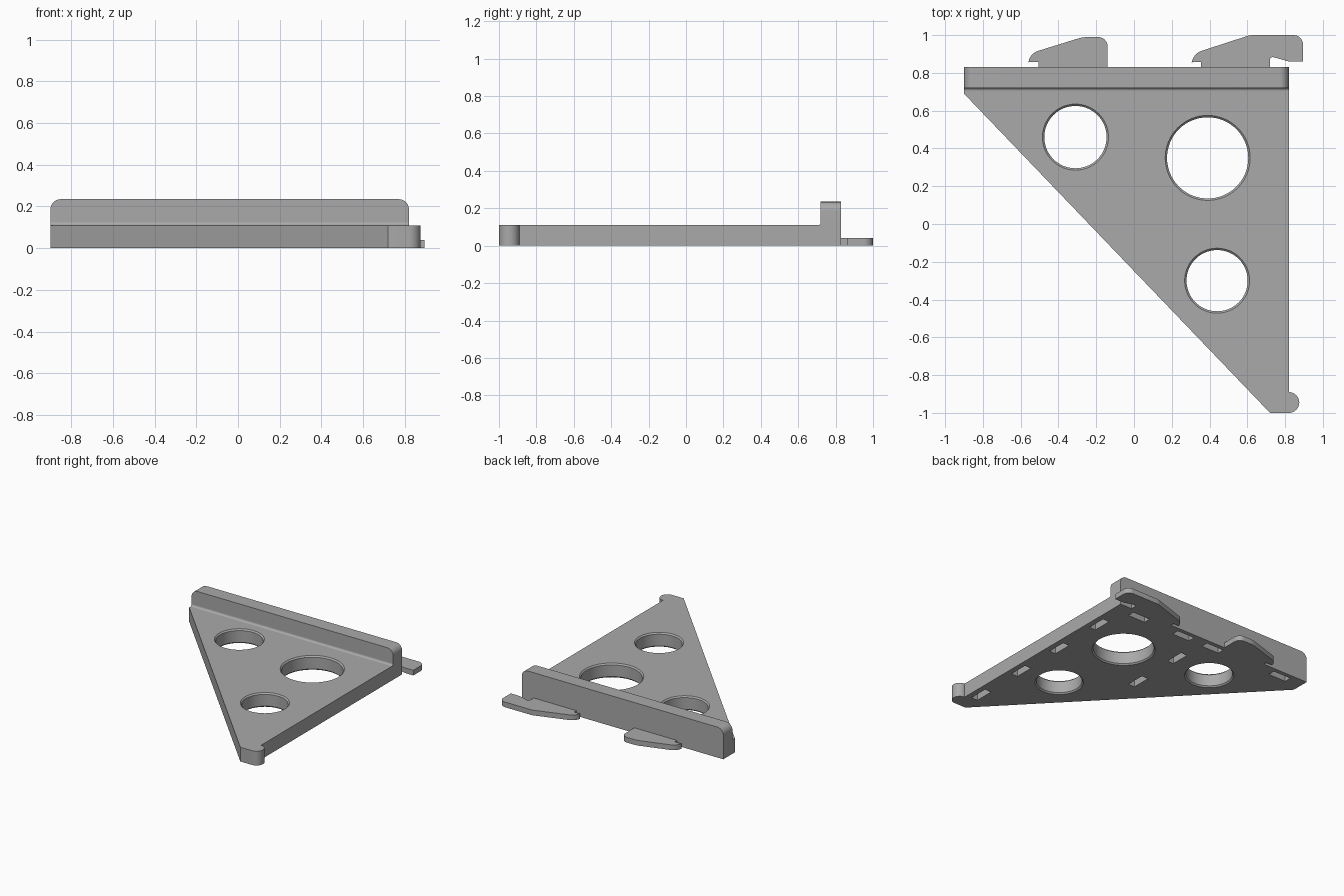
import bpy, bmesh, math
from mathutils import Matrix, Vector

old = bpy.data.objects.get("Cube")
if old:
    bpy.data.objects.remove(old, do_unlink=True)

grey = bpy.data.materials.new("plain_grey")
grey.use_nodes = True
COLOR = (0.4, 0.4, 0.4, 1)
grey.diffuse_color = COLOR
grey.node_tree.nodes["Principled BSDF"].inputs["Base Color"].default_value = COLOR

LEFT, RIGHT, BACK, TIP = -0.9, 0.82, 0.83, -1.0
THICK, WALL_Y, WALL_TOP = 0.11, 0.72, 0.235


def arc(cx, cy, r, start, end, steps=10):
    angles = [math.radians(start + (end - start) * i / steps) for i in range(steps + 1)]
    return [(cx + r * math.cos(a), cy + r * math.sin(a)) for a in angles]


def finish(name, bm):
    bmesh.ops.recalc_face_normals(bm, faces=bm.faces)
    mesh = bpy.data.meshes.new(name)
    bm.to_mesh(mesh)
    bm.free()
    mesh.materials.append(grey)
    obj = bpy.data.objects.new(name, mesh)
    bpy.context.collection.objects.link(obj)
    return obj


def prism(name, outline, to_3d, direction):
    """Extrude a flat outline; to_3d places its points in space."""
    bm = bmesh.new()
    face = bm.faces.new([bm.verts.new(to_3d(*p)) for p in outline])
    moved = bmesh.ops.extrude_face_region(bm, geom=[face])["geom"]
    bmesh.ops.translate(bm, vec=Vector(direction),
                        verts=[v for v in moved if isinstance(v, bmesh.types.BMVert)])
    return finish(name, bm)


def flat(name, outline, height):
    return prism(name, outline, lambda x, y: (x, y, 0), (0, 0, height))


def cut(target, cutter):
    mod = target.modifiers.new("cut", "BOOLEAN")
    mod.operation, mod.solver, mod.object = "DIFFERENCE", "EXACT", cutter
    bpy.context.view_layer.objects.active = target
    bpy.ops.object.modifier_apply(modifier=mod.name)
    bpy.data.objects.remove(cutter, do_unlink=True)


# Triangular base plate with a rounded nub at its tip
plate = flat("base_plate",
             [(LEFT, BACK), (LEFT, 0.69), (0.72, TIP)]
             + arc(RIGHT, -0.945, 0.055, -90, 90, 16) + [(RIGHT, BACK)], THICK)

# Round through holes with chamfered rims
CH = 0.01
for x, y, r in [(-0.31, 0.46, 0.165), (0.39, 0.35, 0.215), (0.44, -0.30, 0.162)]:
    bm = bmesh.new()
    rings = []
    for z, rad in [(-CH, r + 2 * CH), (CH, r), (THICK - CH, r), (THICK + CH, r + 2 * CH)]:
        rings.append([bm.verts.new((px, py, z)) for px, py in arc(x, y, rad, 0, 354.375, 63)])
    for low, high in zip(rings, rings[1:]):
        for i in range(len(low)):
            bm.faces.new((low[i - 1], low[i], high[i], high[i - 1]))
    bm.faces.new(rings[0])
    bm.faces.new(rings[-1])
    cut(plate, finish("hole_cutter", bm))

# Shallow slots in the underside: along the side, the middle and the back
LONG, SHORT, DEPTH = 0.15, 0.055, 0.05
slots = [(0.75, y, False) for y in (-0.79, -0.35, 0.07, 0.51)]
slots += [(0.02, y, False) for y in (0.07, 0.5)]
slots += [(x, 0.77, True) for x in (-0.70, -0.08, 0.19, 0.60)]
bm = bmesh.new()
for x, y, sideways in slots:
    size = (LONG, SHORT) if sideways else (SHORT, LONG)
    bmesh.ops.create_cube(bm, size=1, matrix=Matrix.Translation((x, y, 0))
                          @ Matrix.Diagonal((*size, 2 * DEPTH, 1)))
cut(plate, finish("slot_cutter", bm))

# Upright back wall with rounded upper corners
R = 0.05
wall = prism("back_wall",
             [(LEFT, THICK), (RIGHT, THICK)]
             + arc(RIGHT - R, WALL_TOP - R, R, 0, 90)
             + arc(LEFT + R, WALL_TOP - R, R, 90, 180),
             lambda x, z: (x, WALL_Y, z), (0, BACK - WALL_Y, 0))

# Small concave fillet where wall meets plate
F = 0.015
fillet = prism("wall_fillet",
               [(WALL_Y, THICK)] + arc(WALL_Y - F, THICK + F, F, -90, 0, 6),
               lambda y, z: (LEFT, y, z), (RIGHT - LEFT, 0, 0))

# Flat hooks behind the wall
HOOK = 0.04
short_hook = flat("short_hook",
                  [(-0.14, BACK)] + arc(-0.19, 0.94, 0.05, 0, 90)
                  + arc(-0.24, 0.79, 0.2, 90, 108, 5)
                  + arc(-0.485, 0.845, 0.075, 108, 172, 6)
                  + [(-0.555, 0.857), (-0.505, 0.857), (-0.505, BACK)], HOOK)
long_hook = flat("long_hook",
                 [(0.72, BACK), (0.72, 0.875), (0.732, 0.885), (0.82, 0.86), (0.895, 0.86)]
                 + arc(0.845, 0.95, 0.05, 0, 90)
                 + arc(0.63, 0.9, 0.1, 90, 108, 4)
                 + arc(0.38, 0.845, 0.075, 108, 172, 6)
                 + [(0.305, 0.857), (0.355, 0.857), (0.355, BACK)], HOOK)

# Smooth round surfaces, keep edges crisp
bpy.ops.object.select_all(action="DESELECT")
for obj in (plate, wall, fillet, short_hook, long_hook):
    obj.select_set(True)
bpy.context.view_layer.objects.active = plate
bpy.ops.object.shade_smooth_by_angle(angle=math.radians(30))
